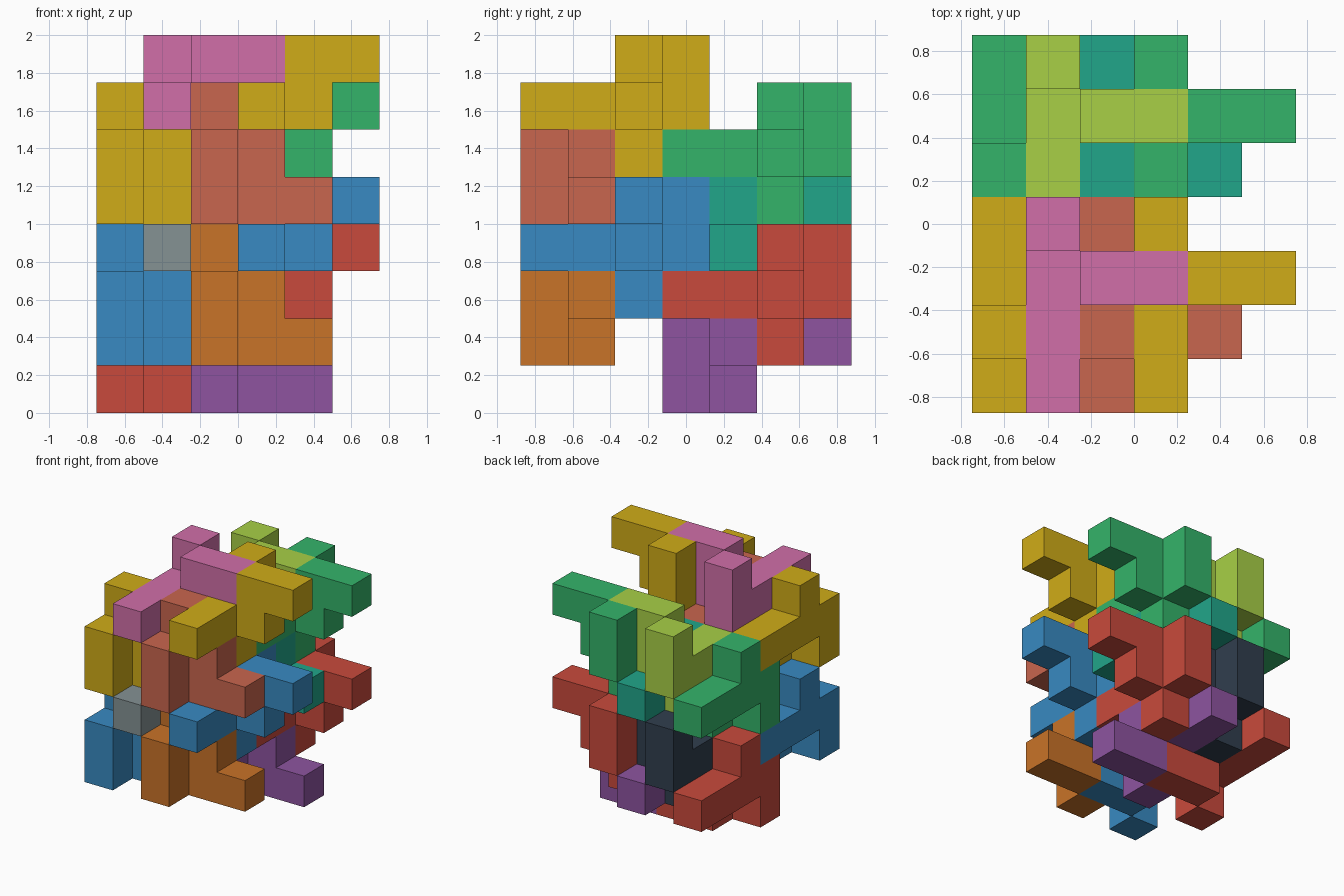
import bpy, bmesh
from mathutils import Vector

if "Cube" in bpy.data.objects:
    bpy.data.objects.remove(bpy.data.objects["Cube"])

U = 0.25                                  # cube edge
ORIGIN = Vector((-0.75, -0.875, 0.0))     # corner of the cube grid

# One nine-cube piece around its centre cube: bar, two side cubes and a stepped arm
PIECE = [(0, y, 0) for y in (-2, -1, 0, 1)] + [
    (0, 1, 1), (0, 0, -1), (1, 0, 0), (1, 0, 1), (2, 0, 1)]
# The same piece turned half way round the x axis
TURNED = [(x, -y, -z) for x, y, z in PIECE]


def material(name, rgb):
    mat = bpy.data.materials.new(name)
    lin = [((c / 255 + 0.055) / 1.055) ** 2.4 for c in rgb]
    mat.diffuse_color = (*lin, 1.0)
    mat.use_nodes = True
    mat.node_tree.nodes["Principled BSDF"].inputs["Base Color"].default_value = mat.diffuse_color
    return mat


def polycube(name, cells, mat):
    """Outer skin of a set of grid cubes, with flat areas merged."""
    cells = set(cells)
    bm = bmesh.new()
    for c in cells:
        for axis in range(3):
            for sign in (-1, 1):
                n = [0, 0, 0]
                n[axis] = sign
                if tuple(a + b for a, b in zip(c, n)) in cells:
                    continue
                nrm, s = Vector(n), Vector((0, 0, 0))
                s[(axis + 1) % 3] = 1
                t = nrm.cross(s)
                mid = Vector(c) + Vector((0.5, 0.5, 0.5)) + nrm / 2
                corners = [mid + (a * s + b * t) / 2
                           for a, b in ((-1, -1), (1, -1), (1, 1), (-1, 1))]
                bm.faces.new([bm.verts.new(ORIGIN + p * U) for p in corners])
    bmesh.ops.remove_doubles(bm, verts=bm.verts, dist=1e-4)
    bmesh.ops.dissolve_limit(bm, angle_limit=0.01, verts=bm.verts, edges=bm.edges)
    me = bpy.data.meshes.new(name)
    bm.to_mesh(me)
    bm.free()
    me.materials.append(mat)
    ob = bpy.data.objects.new(name, me)
    bpy.context.collection.objects.link(ob)


colours = {
    "yellow": (208, 172, 24), "salmon": (201, 102, 78), "pink": (209, 111, 169),
    "blue": (56, 138, 194), "orange": (201, 115, 40), "grey": (133, 146, 148),
    "green": (52, 180, 106), "teal": (33, 166, 138), "lime": (168, 208, 70),
    "red": (201, 74, 60), "purple": (142, 84, 160), "navy": (48, 62, 78)}
mats = {n: material(n, c) for n, c in colours.items()}

# Four stacks of interlocking pieces, each a shifted copy of the same cluster
stacks = [((0, 0, 0), "yellow", "salmon", "pink"),
          ((0, 0, -3), "blue", "orange", "grey"),
          ((0, 3, -1), "green", "teal", "lime"),
          ((0, 3, -4), "red", "purple", "navy")]
for shift, outer, middle, inner in stacks:
    for label, colour, shape, centre in (
            ("left", outer, TURNED, (0, 1, 5)), ("inner", inner, PIECE, (1, 2, 6)),
            ("middle", middle, TURNED, (2, 1, 5)), ("right", outer, PIECE, (3, 2, 6))):
        cells = [tuple(a + b + d for a, b, d in zip(c, centre, shift)) for c in shape]
        polycube(f"{colour}_{label}_piece", cells, mats[colour])
